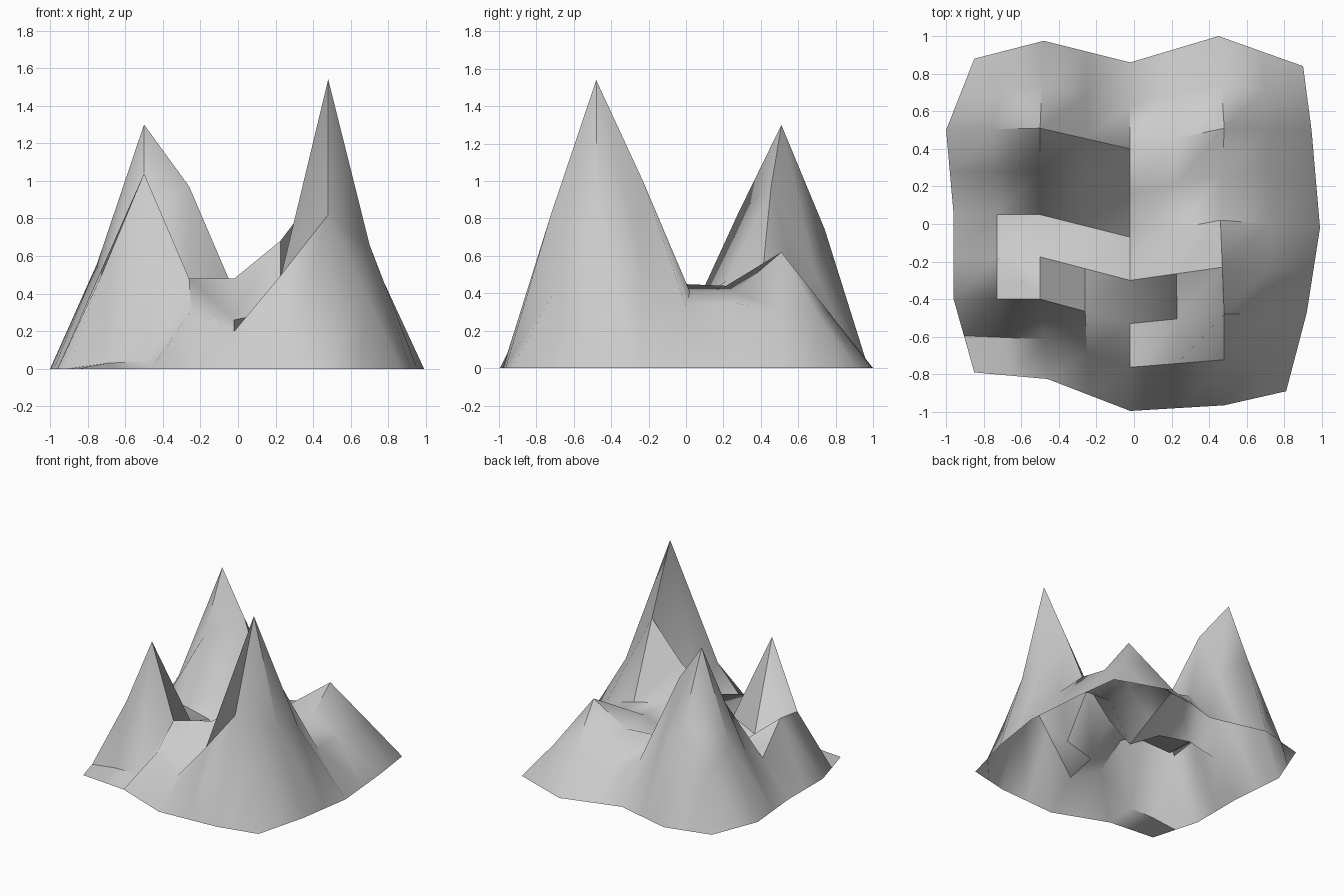
import bpy
import bmesh
import math

default_cube = bpy.data.objects.get("Cube")
if default_cube:
    bpy.data.objects.remove(default_cube, do_unlink=True)

# Coarse control net in plan, front row first, in hundredths of a unit
plan = [
    [(-85, -79), (-46, -82.5), (-2, -99.5), (48, -96.5), (81, -89)],
    [(-96, -40), (-50, -40), (-2, -53), (48, -48), (92, -47)],
    [(-96, 5), (-50, 5), (-2, -7), (46, 2), (99, -2)],
    [(-100, 50), (-50, 51), (-2, 40), (48, 51), (94.5, 50)],
    [(-85, 88), (-48, 97.5), (-2, 86), (45, 100), (90, 84)],
]

# Heights of the inner vertices of the refined net (the rim lies on the ground)
heights = [
    [3, 4, 31, 20, 50, 82, 42],
    [49, 104, 48, 26, 31, 154, 66],
    [52, 33, 38.5, 48, 68, 100, 60],
    [28, 33, 32, 18, 45, 41, 33],
    [42, 83, 47, 30, 44, 41, 35],
    [56, 130, 97, 41, 42, 62, 30],
    [40, 74, 52, 29, 20, 31, 27],
]


def midpoint(a, b):
    return tuple((p + q) / 2 for p, q in zip(a, b))


def refine(row, blend):
    """Insert a blended item between each pair of neighbours."""
    result = [row[0]]
    for previous, current in zip(row, row[1:]):
        result += [blend(previous, current), current]
    return result


def blend_rows(a, b):
    return [midpoint(p, q) for p, q in zip(a, b)]


def height_at(row, column):
    if 0 < row < last and 0 < column < last:
        return heights[row - 1][column - 1]
    return 0


def make_material(name, colour):
    material = bpy.data.materials.new(name)
    material.use_nodes = True
    material.diffuse_color = colour
    shader = next(n for n in material.node_tree.nodes if n.type == "BSDF_PRINCIPLED")
    shader.inputs["Base Color"].default_value = colour
    shader.inputs["Roughness"].default_value = 0.9
    return material


# Refined net of plan positions
net = refine([refine(row, midpoint) for row in plan], blend_rows)
last = len(net) - 1

# Mountain surface: one open sheet of quads
bm = bmesh.new()
grid = [
    [bm.verts.new((x / 100, y / 100, height_at(r, c) / 100)) for c, (x, y) in enumerate(row)]
    for r, row in enumerate(net)
]
for front, back in zip(grid, grid[1:]):
    for c in range(last):
        bm.faces.new((front[c], front[c + 1], back[c + 1], back[c]))

mesh = bpy.data.meshes.new("mountain_terrain")
bm.to_mesh(mesh)
bm.free()
mesh.materials.append(make_material("rock grey", (0.6, 0.6, 0.6, 1.0)))

terrain = bpy.data.objects.new("mountain_terrain", mesh)
bpy.context.collection.objects.link(terrain)

# Smooth slopes with sharp ridges and gullies
bpy.ops.object.select_all(action="DESELECT")
terrain.select_set(True)
bpy.context.view_layer.objects.active = terrain
bpy.ops.object.shade_smooth_by_angle(angle=math.radians(50))
